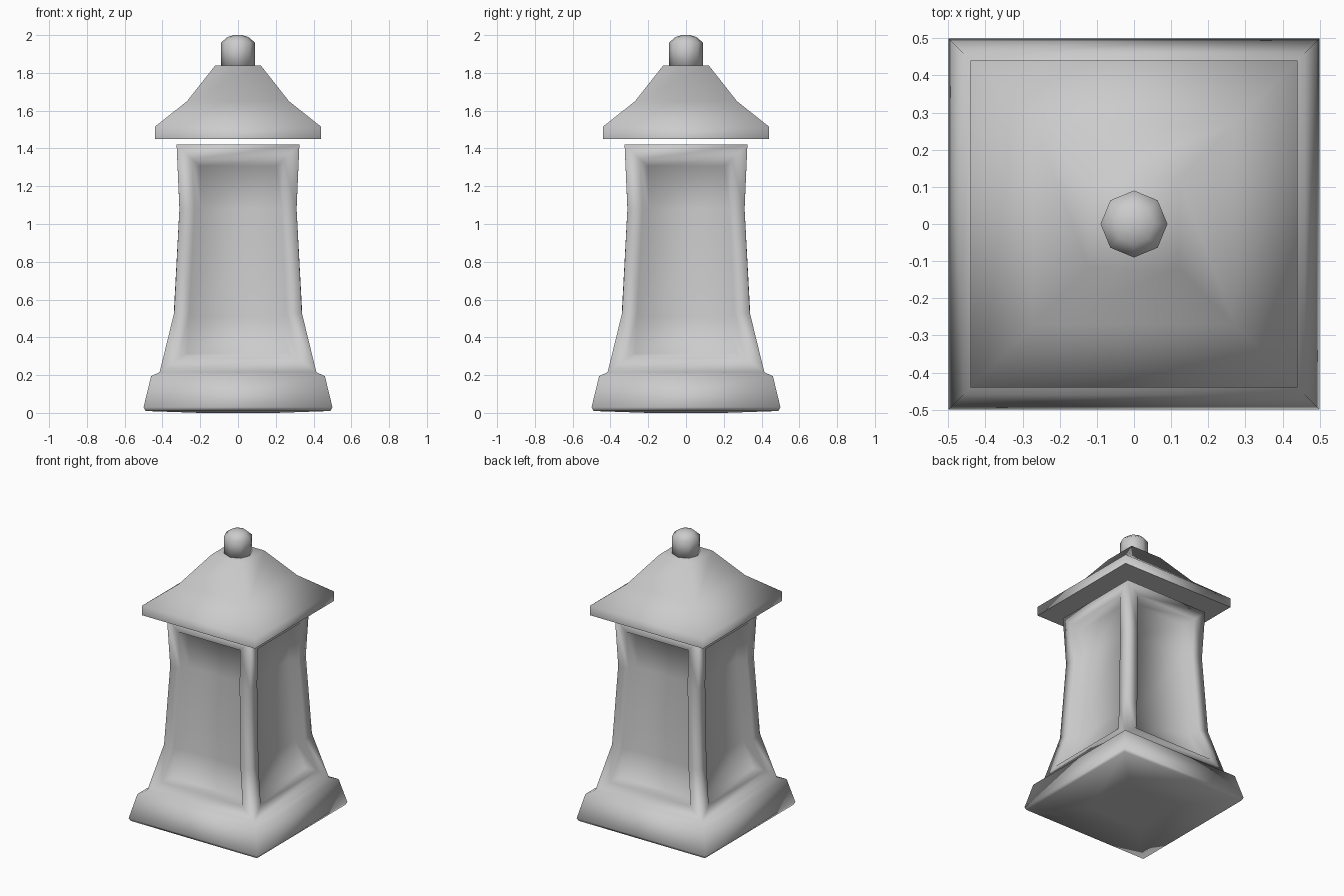
import bpy
import bmesh
from math import radians
from mathutils import Matrix

if "Cube" in bpy.data.objects:
    bpy.data.objects.remove(bpy.data.objects["Cube"], do_unlink=True)

# Single stone colour
stone = bpy.data.materials.new("grey_stone")
stone.use_nodes = True
GREY = (0.6, 0.6, 0.6, 1.0)
stone.diffuse_color = GREY
stone.node_tree.nodes["Principled BSDF"].inputs["Base Color"].default_value = GREY


def loft(bm, profile, sides):
    """Stack regular rings from (half width, height) pairs and cap both ends."""
    rings = []
    for half, z in profile:
        radius = half * (2 ** 0.5 if sides == 4 else 1)
        start = 45 if sides == 4 else 0
        ring = []
        for i in range(sides):
            spin = Matrix.Rotation(radians(start + 360 * i / sides), 3, "Z")
            x, y, _ = spin.col[0] * radius
            ring.append(bm.verts.new((x, y, z)))
        rings.append(ring)
    bands = []
    for low, high in zip(rings, rings[1:]):
        bands.append([bm.faces.new((low[i], low[(i + 1) % sides],
                                    high[(i + 1) % sides], high[i]))
                      for i in range(sides)])
    bm.faces.new(rings[0][::-1])
    bm.faces.new(rings[-1])
    return bands


def finish(name, bm, sharp_below=None):
    """Turn the bmesh into a smooth stone object, with a crisp lower rim if asked."""
    bm.normal_update()
    for face in bm.faces:
        face.smooth = True
    if sharp_below is not None:
        for edge in bm.edges:
            if all(v.co.z < sharp_below for v in edge.verts):
                edge.smooth = False
    mesh = bpy.data.meshes.new(name)
    bm.to_mesh(mesh)
    bm.free()
    mesh.materials.append(stone)
    obj = bpy.data.objects.new(name, mesh)
    bpy.context.collection.objects.link(obj)
    return obj


# Flared plinth and tapering pillar, with a recessed panel on each side
bm = bmesh.new()
bands = loft(bm, [(0.2, 0.0), (0.49, 0.01), (0.5, 0.03), (0.46, 0.195), (0.415, 0.215),
                  (0.338, 0.53), (0.31, 1.08), (0.325, 1.42)], 4)
bm.normal_update()
for side in range(4):
    panel = [band[side] for band in bands[-3:]]
    bmesh.ops.inset_region(bm, faces=panel, thickness=0.08, use_even_offset=True)
    bmesh.ops.inset_region(bm, faces=panel, thickness=0.035, depth=-0.055,
                           use_even_offset=True)
finish("lantern_body", bm)

# Floating pyramid roof with upright eaves
bm = bmesh.new()
loft(bm, [(0.44, 1.45), (0.44, 1.515), (0.27, 1.65), (0.12, 1.84)], 4)
finish("roof", bm, sharp_below=1.46)

# Eight-sided finial with a rounded top
bm = bmesh.new()
loft(bm, [(0.09, 1.82), (0.09, 1.96), (0.055, 1.99), (0.02, 2.0)], 8)
finish("finial", bm)
